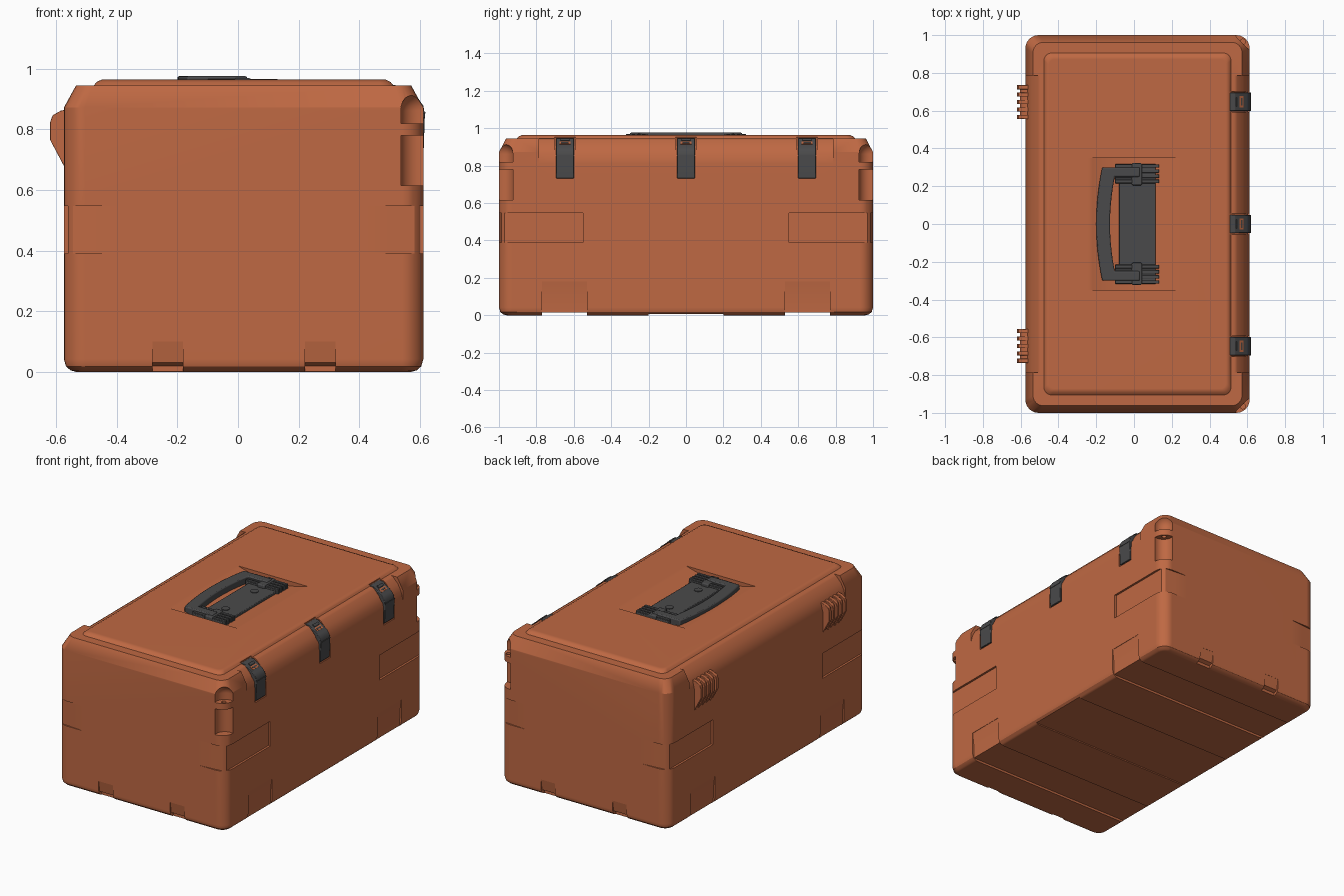
import bpy, bmesh, math
from mathutils import Vector

if "Cube" in bpy.data.objects:
    bpy.data.objects.remove(bpy.data.objects["Cube"])


def material(name, rgb):
    m = bpy.data.materials.new(name)
    m.diffuse_color = (*rgb, 1)
    m.use_nodes = True
    m.node_tree.nodes["Principled BSDF"].inputs["Base Color"].default_value = m.diffuse_color
    return m


ORANGE = material("burnt_orange", (0.52, 0.14, 0.056))
DARK = material("charcoal", (0.068, 0.068, 0.07))
CX, HX, HY = 0.0185, 0.5935, 1.0      # shell centre and half sizes
RIGHT, LEFT = CX + HX, CX - HX


def finish(name, bm, mat):
    bmesh.ops.recalc_face_normals(bm, faces=bm.faces)
    me = bpy.data.meshes.new(name)
    bm.to_mesh(me)
    bm.free()
    ob = bpy.data.objects.new(name, me)
    bpy.context.collection.objects.link(ob)
    me.materials.append(mat)
    return ob


def prism(name, pts, axis, a, b, mat=ORANGE, bevel=0):
    """Extrude a 2D outline along an axis; outline axes keep x, y, z order."""
    bm = bmesh.new()
    rings = []
    for t in (a, b):
        ring = []
        for p in pts:
            c = list(p)
            c.insert("xyz".index(axis), t)
            ring.append(bm.verts.new(c))
        rings.append(ring)
    n = len(pts)
    bm.faces.new(rings[0])
    bm.faces.new(rings[1])
    for i in range(n):
        j = (i + 1) % n
        bm.faces.new((rings[0][i], rings[0][j], rings[1][j], rings[1][i]))
    ob = finish(name, bm, mat)
    if bevel:
        m = ob.modifiers.new("bevel", "BEVEL")
        m.width, m.segments, m.limit_method = bevel, 2, "ANGLE"
    return ob


def box(name, x, y, z, mat=ORANGE, bevel=0):
    return prism(name, [(x[0], y[0]), (x[1], y[0]), (x[1], y[1]), (x[0], y[1])],
                 "z", z[0], z[1], mat, bevel)


def disc(name, x, y, r, z0, z1, mat=ORANGE, n=24):
    pts = [(x + r * math.cos(2 * math.pi * i / n), y + r * math.sin(2 * math.pi * i / n))
           for i in range(n)]
    return prism(name, pts, "z", z0, z1, mat)


def cut(target, cutter):
    m = target.modifiers.new("cut", "BOOLEAN")
    m.operation, m.solver, m.object = "DIFFERENCE", "EXACT", cutter
    bpy.context.view_layer.objects.active = target
    bpy.ops.object.modifier_apply(modifier=m.name)
    bpy.data.objects.remove(cutter)


def span(s, a, b):
    return tuple(sorted((s * a, s * b)))


# Shell: stacked rounded rectangles (z, half x, half y, corner radius)
levels = [(0, HX - .04, HY - .04, .04), (.005, HX - .022, HY - .022, .05),
          (.018, HX - .007, HY - .007, .063), (.042, HX, HY, .07), (.872, HX, HY, .07),
          (.945, HX - .04, HY - .038, .055), (.945, .495, .905, .04),
          (.957, .485, .892, .035), (.965, .468, .872, .03)]
bm = bmesh.new()
rings = []
for z, hx, hy, r in levels:
    ring = []
    for k, (sx, sy) in enumerate([(1, 1), (-1, 1), (-1, -1), (1, -1)]):
        for i in range(7):
            a = math.pi / 2 * (k + i / 6)
            ring.append(bm.verts.new((CX + sx * (hx - r) + r * math.cos(a),
                                      sy * (hy - r) + r * math.sin(a), z)))
    rings.append(ring)
for lo, hi in zip(rings, rings[1:]):
    for i in range(len(lo)):
        j = (i + 1) % len(lo)
        bm.faces.new((lo[i], lo[j], hi[j], hi[i]))
bm.faces.new(rings[0])
bm.faces.new(rings[-1])
body = finish("case_shell", bm, ORANGE)

# Rounded shoulders between the raised lid corners
for s, edge in ((1, RIGHT), (-1, LEFT)):
    slope = [(.122, .967), (.1, .957), (.066, .936), (.034, .902), (.013, .862), (0, .81),
             (-.1, .81), (-.1, 1.1), (.122, 1.1)]
    cut(body, prism("cutter", [(edge - s * d, z) for d, z in slope], "y", -.785, .785))

# Dished lid area below the handle
arc = [(.25 * t / 8, .925 + .042 * (t / 8) ** 2) for t in range(-8, 9)]
cut(body, prism("cutter", arc + [(.25, 1.1), (-.25, 1.1)], "y", -.35, .35))

for sy in (1, -1):
    # Padlock recesses and eyelet on the latch side corners
    x, y = RIGHT - .017, sy * .983
    cut(body, disc("cutter", x, y, .06, .615, .78))
    bm = bmesh.new()
    bmesh.ops.create_uvsphere(bm, u_segments=24, v_segments=12, radius=.06)
    for v in bm.verts:                      # domed pocket with a flat floor
        v.co = Vector((x, y, .862)) + v.co
        if v.co.z < .861:
            v.co.z = .82
    for v in bm.verts:
        if v.co.z < .821:
            d = Vector((v.co.x - x, v.co.y - y))
            if d.length > 1e-4:
                v.co.z = .82
    bmesh.ops.delete(bm, geom=[v for v in bm.verts if v.co.z < .821], context="VERTS")
    rim = [e for e in bm.edges if e.is_boundary]
    new = bmesh.ops.extrude_edge_only(bm, edges=rim)["geom"]
    for v in new:
        if isinstance(v, bmesh.types.BMVert):
            v.co.z = .82
    bmesh.ops.holes_fill(bm, edges=[e for e in bm.edges if e.is_boundary], sides=0)
    cut(body, finish("cutter", bm, ORANGE))
    cut(body, disc("cutter", RIGHT - .036, sy * .965, .014, .76, .84, n=16))

    # Tapered hand recesses wrapping each corner
    for s, edge in ((1, RIGHT), (-1, LEFT)):
        tri = [(edge - s * .2, sy * 1.001), (edge - s * .1, sy * .993), (edge - s * .013, sy * .985),
               (edge - s * .013, sy * .55), (edge + s * .1, sy * .55),
               (edge + s * .1, sy * 1.1), (edge - s * .2, sy * 1.1)]
        cut(body, prism("cutter", tri, "z", .39, .548))
        # Side foot recesses
        side = [(edge - s * .014, -.1), (edge - s * .011, .1), (edge - s * .002, .18),
                (edge + s * .1, .18), (edge + s * .1, -.1)]
        cut(body, prism("cutter", side, "y", *span(sy, .53, .77)))
    # Channels across the underside
    cut(body, box("cutter", (-1, 1), span(sy, .53, .77), (-.1, .014)))
    # End foot notches
    for x0 in (-.282, .222):
        wedge = [(sy * .965, -.1), (sy * .965, .02), (sy * .988, .03), (sy * .999, .1),
                 (sy * 1.1, .1), (sy * 1.1, -.1)]
        cut(body, prism("cutter", wedge, "x", x0, x0 + .1))
cut(body, box("cutter", (-1, 1), (-.2, .2), (-.1, .007)))

# Latches: pocket, arm, window and button
for i, y in enumerate((-.647, 0, .647)):
    cut(body, prism("cutter", [(.604, .724), (.604, .85), (.575, .89), (.525, .932), (.505, .947),
                               (.53, 1.1), (.75, 1.1), (.75, .724)], "y", y - .055, y + .055))
    arm = [(.58, .732), (.613, .732), (.617, .85), (.612, .878), (.597, .9), (.535, .945),
           (.507, .947), (.51, .92), (.58, .85)]
    latch = prism(f"latch_{i}", arm, "y", y - .048, y + .048, DARK, .003)
    for nm, t0, t1, w, h, mat in (("window", .30, .62, .03, .002, ORANGE),
                                  ("window_bar", .40, .52, .02, .004, DARK),
                                  ("button", .68, .9, .024, .006, DARK)):
        a, b = Vector((.597, .9)), Vector((.535, .945))
        p, q = a.lerp(b, t0), a.lerp(b, t1)
        nrm = Vector((.045, .062)).normalized()
        prism(f"latch_{nm}_{i}", [p - nrm * .004, q - nrm * .004, q + nrm * h, p + nrm * h],
              "y", y - w, y + w, mat)
    prism(f"latch_crease_{i}", [(.60, .852), (.619, .852), (.619, .858), (.60, .858)],
          "y", y - .048, y + .048, DARK)

# Hinges: ribbed knuckles over a thinner leaf
knuckle = [(-.56, .868), (-.585, .862), (-.612, .847), (-.62, .825), (-.62, .765), (-.575, .68), (-.56, .68)]
leaf = [(-.56, .86), (-.585, .852), (-.603, .835), (-.603, .77), (-.575, .70), (-.56, .70)]
for s in (1, -1):
    prism("hinge_leaf", leaf, "y", *span(s, .56, .73))
    for k in range(5):
        y = .567 + k * .0393
        prism("hinge_knuckle", knuckle, "y", *span(s, y - .011, y + .011), ORANGE, .002)

# Handle base with screw discs and ribbed end mounts
box("handle_base", (-.08, .115), (-.31, .31), (.90, .95), DARK, .004)
for s in (1, -1):
    disc("handle_screw", .015, s * .145, .024, .94, .954, DARK)
    box("handle_mount", (-.1, .115), span(s, .215, .318), (.90, .958), DARK, .004)
    box("handle_pivot", (-.012, .042), span(s, .205, .322), (.93, .97), DARK, .006)
    for k in range(4):
        y = .226 + k * .027
        box("mount_rib", (-.1, .132), span(s, y - .009, y + .009), (.92, .966), DARK, .002)

# Curved carrying grip with arms reaching the pivots
ys = [-.3 + .05 * i for i in range(13)]
outer = [(-.2 + .032 * (y / .3) ** 2, y) for y in ys]
inner = [(-.127 + .025 * (y / .25) ** 2, y) for y in [.25 - .05 * i for i in range(11)]]
grip = outer + [(.03, .3), (.03, .25)] + inner + [(.03, -.25), (.03, -.3)]
prism("handle_grip", grip, "z", .93, .976, DARK, .006)

# Smooth rounded surfaces while keeping hard edges
for ob in list(bpy.context.scene.objects):
    bpy.ops.object.select_all(action="DESELECT")
    ob.select_set(True)
    bpy.context.view_layer.objects.active = ob
    bpy.ops.object.shade_smooth_by_angle(angle=math.radians(32))
    wn = ob.modifiers.new("weighted_normals", "WEIGHTED_NORMAL")
    wn.keep_sharp = True
